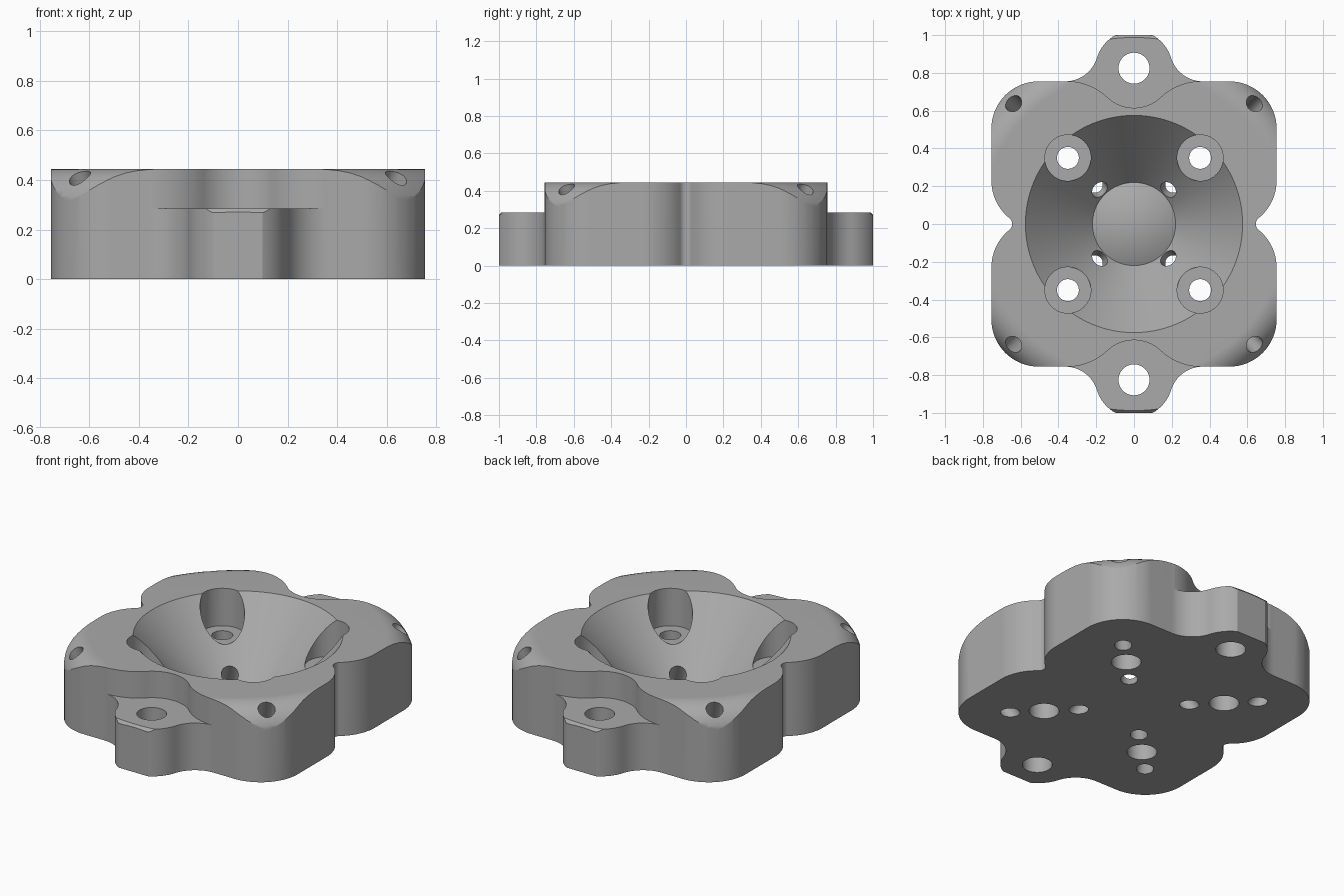
import bpy, bmesh
from math import sin, cos, pi, atan2, hypot, radians
from mathutils import Matrix, Vector

cube = bpy.data.objects.get("Cube")
if cube:
    bpy.data.objects.remove(cube, do_unlink=True)

grey = bpy.data.materials.new("plain grey")
grey.use_nodes = True
COLOUR = (0.4, 0.4, 0.4, 1)
grey.diffuse_color = COLOUR
grey.node_tree.nodes["Principled BSDF"].inputs["Base Color"].default_value = COLOUR

HALF, TOP, TAB_TOP = 0.755, 0.445, 0.285
TAB_Y, TAB_R = 0.82, 0.205
BOLT = 0.35


def new_object(name, bm):
    bmesh.ops.recalc_face_normals(bm, faces=bm.faces)
    mesh = bpy.data.meshes.new(name)
    bm.to_mesh(mesh)
    bm.free()
    mesh.materials.append(grey)
    ob = bpy.data.objects.new(name, mesh)
    bpy.context.collection.objects.link(ob)
    return ob


def arc(cx, cy, r, a0, a1, n=12):
    return [(cx + r * cos(a0 + (a1 - a0) * i / n), cy + r * sin(a0 + (a1 - a0) * i / n))
            for i in range(n + 1)]


def prism(name, outline, z0, z1):
    bm = bmesh.new()
    face = bm.faces.new([bm.verts.new((x, y, z0)) for x, y in outline])
    up = bmesh.ops.extrude_face_region(bm, geom=[face])["geom"]
    bmesh.ops.translate(bm, vec=(0, 0, z1 - z0),
                        verts=[v for v in up if isinstance(v, bmesh.types.BMVert)])
    return new_object(name, bm)


def lathe(name, profile, steps=128):
    bm = bmesh.new()
    verts = [bm.verts.new((r, 0, z)) for r, z in profile]
    edges = [bm.edges.new(pair) for pair in zip(verts, verts[1:])]
    bmesh.ops.spin(bm, geom=verts + edges, cent=(0, 0, 0), axis=(0, 0, 1),
                   angle=2 * pi, steps=steps)
    bmesh.ops.remove_doubles(bm, verts=bm.verts, dist=1e-5)
    return new_object(name, bm)


def rod(name, start, end, radius):
    a, b = Vector(start), Vector(end)
    turn = (b - a).to_track_quat("Z", "Y").to_matrix().to_4x4()
    bm = bmesh.new()
    bmesh.ops.create_cone(bm, cap_ends=True, segments=40, radius1=radius, radius2=radius,
                          depth=(b - a).length, matrix=Matrix.Translation((a + b) / 2) @ turn)
    return new_object(name, bm)


def cut(ob, tool, operation="DIFFERENCE"):
    mod = ob.modifiers.new(tool.name, "BOOLEAN")
    mod.object, mod.operation, mod.solver = tool, operation, "EXACT"
    bpy.context.view_layer.objects.active = ob
    bpy.ops.object.modifier_apply(modifier=mod.name)
    bpy.data.objects.remove(tool, do_unlink=True)


# Outline of one quarter: side notch, rounded corner, mounting tab
ny, tip = 0.23, 0.04
nr = (0.0033 + ny * ny) / 0.22
nx = HALF - nr
tx = 0.645 + tip
lean = atan2(ny, nx - tx)
quarter = arc(tx, 0, tip, pi, lean, 5)
quarter += arc(nx, ny, nr, lean - pi, 0)[1:]
quarter += arc(HALF - 0.25, HALF - 0.25, 0.25, 0, pi / 2, 16)
fx = 0.365
drop = TAB_Y - HALF
fr = (fx * fx + drop * drop - TAB_R ** 2) / (2 * TAB_R + 2 * drop)
swing = atan2(HALF + fr - TAB_Y, fx)
quarter += arc(fx, HALF + fr, fr, -pi / 2, swing - pi)
flat = atan2(0.18, 0.098)
quarter += arc(0, TAB_Y, TAB_R, swing, flat, 10)[1:-1] + [(0.098, 1.0)]

right_half = quarter + [(-x, y) for x, y in reversed(quarter[1:])]
outline = right_half + [(-x, -y) for x, y in right_half]
block = prism("mounting_block", outline, 0, 0.5)

# Turned envelope: centre cone, conical bowl, flat top, rounded shoulder
profile = [(0, -0.1), (1.2, -0.1), (1.2, 0.268), (1.003, 0.268), (0.983, 0.29)]
profile += arc(0.81, TOP - 0.157, 0.157, 0, pi / 2, 10)
profile += [(0.575, TOP), (0.22, 0.045), (0, 0.15)]
cut(block, lathe("envelope", profile), "INTERSECT")

# Recess above each tab, and the tab hole
px, wall = 0.355, HALF + 0.001
drop = TAB_Y - wall
pr = (px * px + drop * drop - TAB_R ** 2) / (2 * TAB_R - 2 * drop)
swing = atan2(wall - pr - TAB_Y, px)
side = [(0.5, 1.1), (0.5, 0.8)] + arc(px, wall - pr, pr, pi / 2, swing + pi)
side += arc(0, TAB_Y, TAB_R, swing, -pi / 2)[1:]
recess = side + [(-x, y) for x, y in reversed(side[:-1])]
for s in (1, -1):
    cut(block, prism("recess", [(x, s * y) for x, y in recess], TAB_TOP, 0.6))
    cut(block, rod("tab_hole", (0, s * 0.825, -0.1), (0, s * 0.825, 0.6), 0.082))

# Four diagonal groups: stepped bolt hole and two slanted holes
SLANT = 0.54
for sx in (1, -1):
    for sy in (1, -1):
        def at(r, z):
            return (sx * r * cos(pi / 4), sy * r * sin(pi / 4), z)

        bolt = hypot(BOLT, BOLT)
        cut(block, rod("bolt_seat", at(bolt, 0.218), at(bolt, 0.6), 0.122))
        cut(block, rod("bolt_hole", at(bolt, -0.1), at(bolt, 0.3), 0.058))
        cut(block, rod("bolt_pocket", at(bolt, -0.1), at(bolt, 0.1), 0.082))
        for r, lean in ((0.305, -SLANT), (0.68, SLANT)):
            top = 0.2 if lean < 0 else 0.6
            cut(block, rod("slanted_hole", at(r - 0.1 * lean, -0.1),
                           at(r + top * lean, top), 0.047))

# Smooth curved walls, crisp edges
bpy.ops.object.select_all(action="DESELECT")
block.select_set(True)
bpy.context.view_layer.objects.active = block
bpy.ops.object.shade_smooth_by_angle(angle=radians(25))
weighted = block.modifiers.new("even_shading", "WEIGHTED_NORMAL")
weighted.keep_sharp = True
